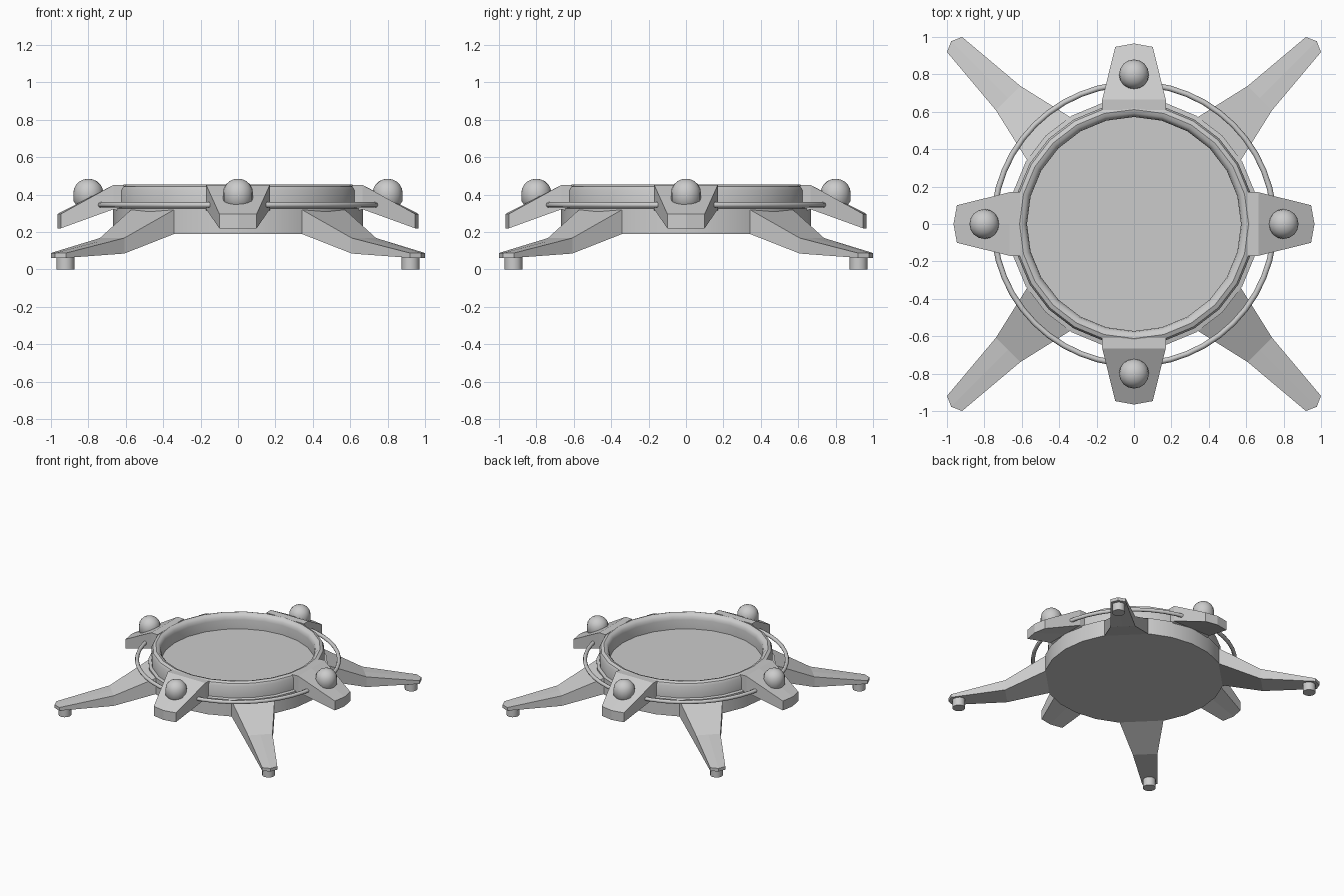
import bpy, bmesh, math
from mathutils import Matrix, Vector

if "Cube" in bpy.data.objects:
    bpy.data.objects.remove(bpy.data.objects["Cube"])


def make_object(name, bm, smooth=None):
    bmesh.ops.remove_doubles(bm, verts=bm.verts, dist=1e-5)
    bmesh.ops.recalc_face_normals(bm, faces=bm.faces)
    me = bpy.data.meshes.new(name)
    bm.to_mesh(me)
    bm.free()
    ob = bpy.data.objects.new(name, me)
    bpy.context.collection.objects.link(ob)
    if smooth:
        bpy.ops.object.select_all(action='DESELECT')
        bpy.context.view_layer.objects.active = ob
        ob.select_set(True)
        bpy.ops.object.shade_smooth_by_angle(angle=math.radians(smooth))
    return ob


def lathe(name, profile, segments, offset=(0, 0, 0), smooth=35):
    bm = bmesh.new()
    vs = [bm.verts.new((r, 0, z)) for r, z in profile]
    edges = [bm.edges.new(p) for p in zip(vs, vs[1:])]
    bmesh.ops.spin(bm, geom=vs + edges, cent=(0, 0, 0), axis=(0, 0, 1),
                   angle=math.tau, steps=segments)
    bmesh.ops.translate(bm, verts=bm.verts, vec=offset)
    return make_object(name, bm, smooth)


def loft(name, sections, angle):
    """Sections (u side, u centre, half width, z low, z high) joined along a radial arm."""
    bm = bmesh.new()
    rings = []
    for u, uc, w, lo, hi in sections:
        pts = [(u, -w, lo), (uc, 0, lo), (u, w, lo), (u, w, hi), (uc, 0, hi), (u, -w, hi)]
        rings.append([bm.verts.new(p) for p in pts])
    for a, b in zip(rings, rings[1:]):
        for i in range(6):
            j = (i + 1) % 6
            bm.faces.new((a[i], a[j], b[j], b[i]))
    # end caps, each split down the middle
    for r in (rings[0], rings[-1]):
        bm.faces.new((r[0], r[1], r[4], r[5]))
        bm.faces.new((r[1], r[2], r[3], r[4]))
    bmesh.ops.rotate(bm, verts=bm.verts, cent=(0, 0, 0),
                     matrix=Matrix.Rotation(angle, 3, 'Z'))
    return make_object(name, bm)


# Round body: lower drum, upper rim with rounded lip, recessed floor
lathe("pad_body", [(0, .19), (.668, .19), (.668, .325), (.645, .33), (.645, .425),
                   (.635, .443), (.612, .453), (.592, .447), (.577, .43),
                   (.572, .405), (.572, .33), (0, .33)], 24)

# Thin tube ring passing through the arms
tube = [(.75 + .015 * math.cos(math.tau * i / 8), .345 + .015 * math.sin(math.tau * i / 8))
        for i in range(9)]
lathe("tube_ring", tube, 48, smooth=60)

# Lamp dome profile: rounded base, short cylinder, hemisphere
dome = [(0, .325), (.055, .335), (.08, .365), (.08, .41)]
dome += [(.08 * math.cos(math.radians(a)), .41 + .075 * math.sin(math.radians(a)))
         for a in (18, 36, 54, 72)] + [(0, .485)]

arm = [(.61, .61, .17, .30, .45), (.665, .665, .17, .322, .452), (.947, .965, .1, .22, .297)]
leg = [(.60, .60, .17, .19, .325), (.645, .645, .163, .19, .32),
       (.952, .952, .092, .085, .168), (1.357, 1.382, .057, .062, .088)]
foot = [(0, 0), (.048, 0), (.048, .075), (0, .075)]

for i in range(4):
    a = i * math.pi / 2
    d = a + math.pi / 4
    # Upper arm with lamp
    loft(f"upper_arm_{i + 1}", arm, a)
    lathe(f"lamp_dome_{i + 1}", dome, 16, (.8 * math.cos(a), .8 * math.sin(a), 0), 40)
    # Diagonal leg with foot
    loft(f"leg_{i + 1}", leg, d)
    lathe(f"foot_{i + 1}", foot, 12, (1.305 * math.cos(d), 1.305 * math.sin(d), 0))
